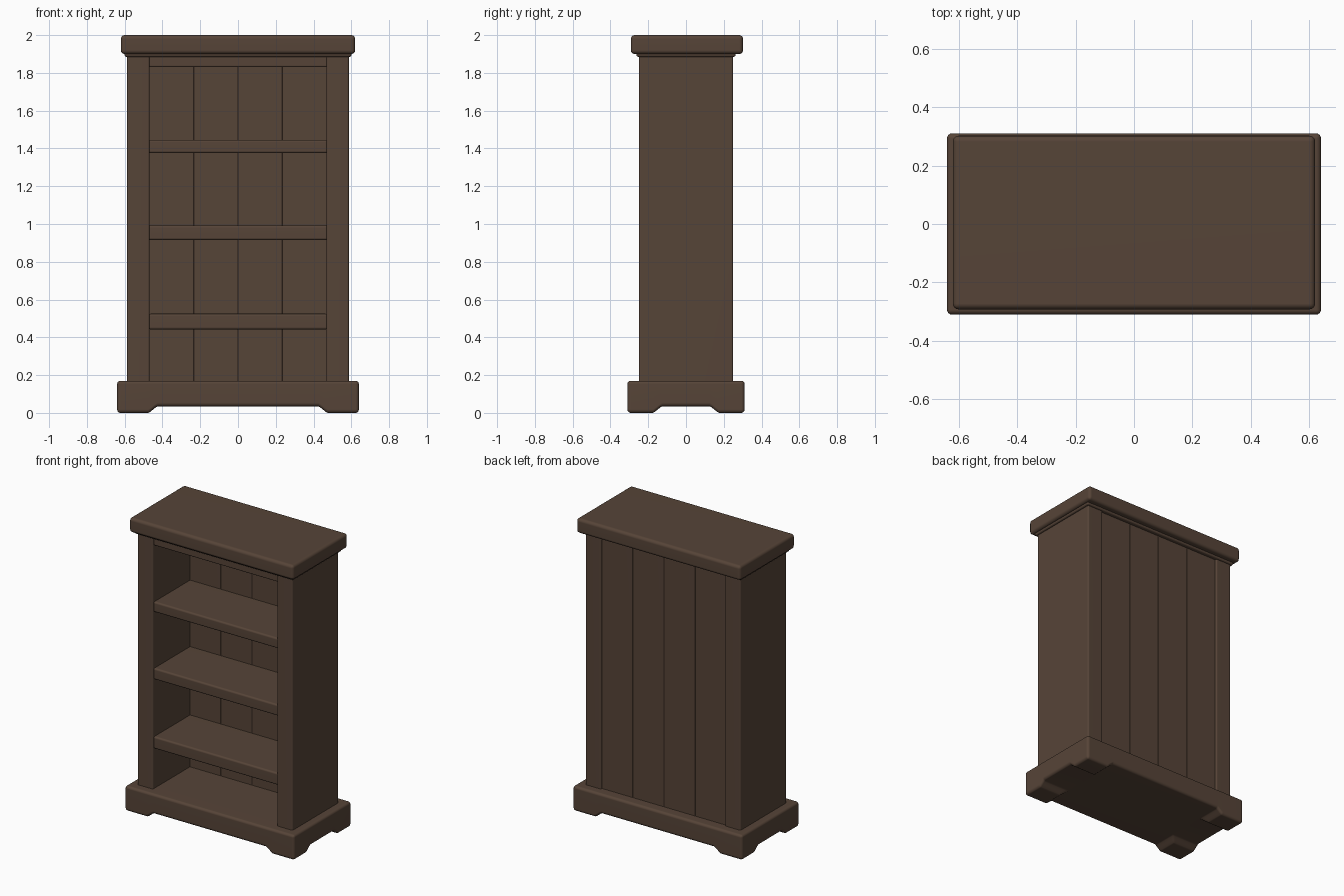
import bpy, bmesh

if "Cube" in bpy.data.objects:
    bpy.data.objects.remove(bpy.data.objects["Cube"])

wood = bpy.data.materials.new("dark brown wood")
wood.diffuse_color = (0.094, 0.058, 0.039, 1)
wood.use_nodes = True
wood.node_tree.nodes["Principled BSDF"].inputs["Base Color"].default_value = wood.diffuse_color


def finish(name, bm, bevel):
    """Turn a bmesh into a softly rounded wooden part."""
    bmesh.ops.recalc_face_normals(bm, faces=bm.faces[:])
    mesh = bpy.data.meshes.new(name)
    bm.to_mesh(mesh)
    bm.free()
    mesh.materials.append(wood)
    ob = bpy.data.objects.new(name, mesh)
    bpy.context.collection.objects.link(ob)
    mod = ob.modifiers.new("rounding", "BEVEL")
    mod.width = bevel
    mod.segments = 4
    mod.limit_method = "ANGLE"
    mod.angle_limit = 1.0
    for p in mesh.polygons:
        p.use_smooth = True
    wn = ob.modifiers.new("clean shading", "WEIGHTED_NORMAL")
    wn.keep_sharp = True
    return ob


def box(name, x0, x1, y0, y1, z0, z1, bevel=0.01):
    bm = bmesh.new()
    bmesh.ops.create_cube(bm, size=1)
    for v in bm.verts:
        v.co.x = (x0 + x1) / 2 + v.co.x * (x1 - x0)
        v.co.y = (y0 + y1) / 2 + v.co.y * (y1 - y0)
        v.co.z = (z0 + z1) / 2 + v.co.z * (z1 - z0)
    return finish(name, bm, bevel)


# Plinth: one solid whose underside rises between four corner feet
def plinth():
    def cuts(half, flat, end, n=5):
        ramp = [end + (flat - end) * i / n for i in range(n + 1)]
        pos = ramp + [half]
        return [-p for p in reversed(pos)] + pos

    def rise(p, flat, end):
        t = min(1, max(0, (flat - abs(p)) / (flat - end)))
        return t * t * (3 - 2 * t) * 0.4 + t * 0.6

    xs, ys = cuts(0.64, 0.475, 0.425), cuts(0.31, 0.175, 0.125)
    bm = bmesh.new()
    bottom = [[bm.verts.new((x, y, 0.035 * max(rise(x, 0.475, 0.425), rise(y, 0.175, 0.125))))
               for y in ys] for x in xs]
    top = [[bm.verts.new((x, y, 0.17)) for y in ys] for x in xs]
    nx, ny = len(xs) - 1, len(ys) - 1
    for i in range(nx):
        for j in range(ny):
            for g in (bottom, top):
                bm.faces.new((g[i][j], g[i + 1][j], g[i + 1][j + 1], g[i][j + 1]))
    for i in range(nx):
        for j in (0, ny):
            bm.faces.new((bottom[i][j], bottom[i + 1][j], top[i + 1][j], top[i][j]))
    for j in range(ny):
        for i in (0, nx):
            bm.faces.new((bottom[i][j], bottom[i][j + 1], top[i][j + 1], top[i][j]))
    finish("plinth_with_feet", bm, 0.017)


plinth()

# Top slab and the small moulding under it
box("top_slab", -0.62, 0.62, -0.292, 0.302, 1.9, 2.0, 0.02)
box("top_moulding", -0.6, 0.6, -0.263, 0.263, 1.885, 1.91, 0.01)

# Thick side panels
for name, s in (("left_side", -1), ("right_side", 1)):
    a, b = sorted((s * 0.468, s * 0.587))
    box(name, a, b, -0.25, 0.25, 0.15, 1.92, 0.01)

# Back planks, slightly recessed between the sides
n = 4
w = 0.94 / n
for i in range(n):
    x = -0.47 + i * w
    box(f"back_plank_{i + 1}", x, x + w, 0.15, 0.238, 0.15, 1.92, 0.003)

# Top rail and the three shelves
box("top_rail", -0.475, 0.475, -0.24, 0.16, 1.83, 1.92, 0.01)
for i, (z0, z1) in enumerate(((0.442, 0.525), (0.915, 0.992), (1.375, 1.446))):
    box(f"shelf_{i + 1}", -0.475, 0.475, -0.24, 0.16, z0, z1, 0.012)
